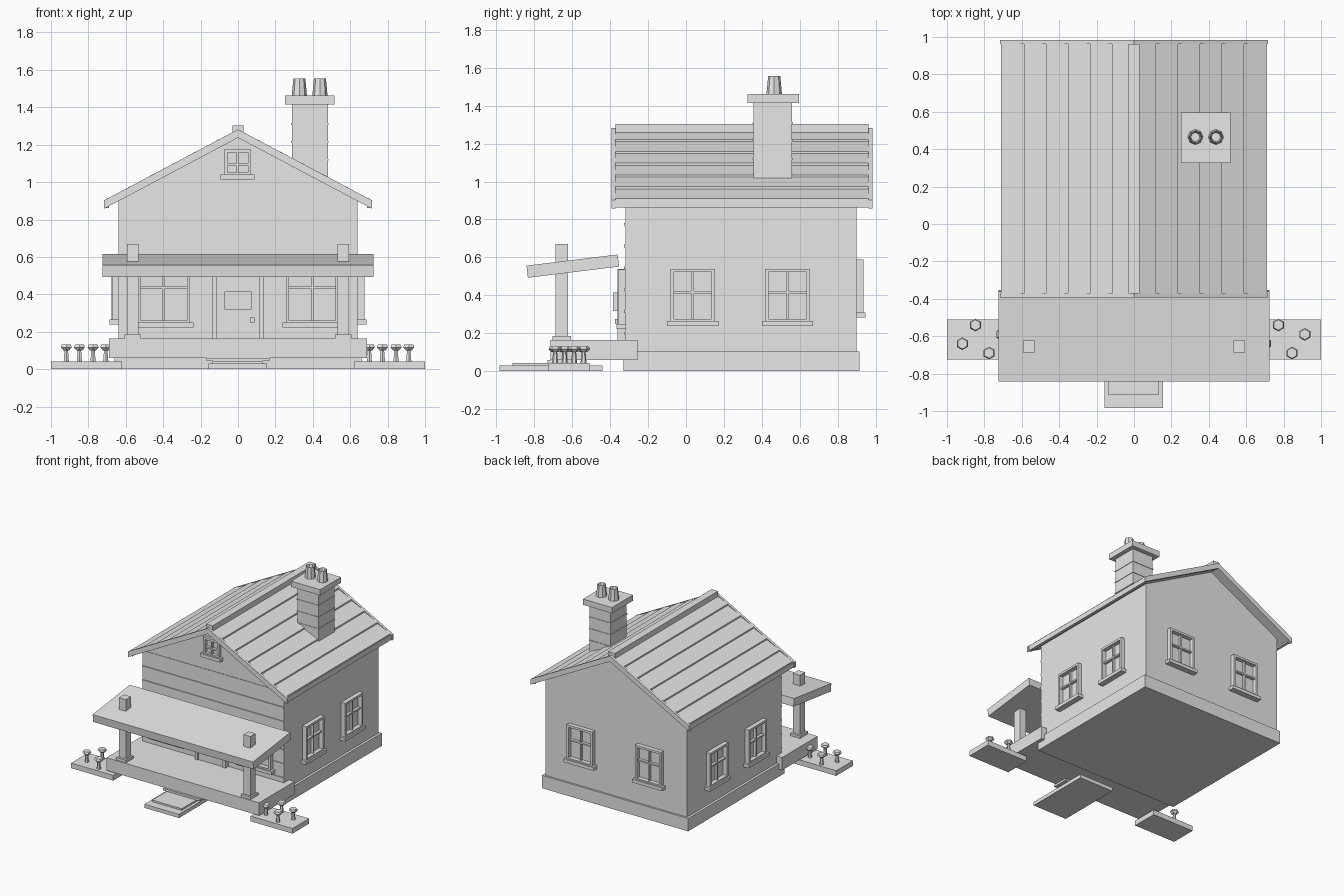
import bpy, bmesh, math
from mathutils import Matrix, Vector

cube = bpy.data.objects.get("Cube")
if cube:
    bpy.data.objects.remove(cube, do_unlink=True)

grey = bpy.data.materials.new("plain grey")
grey.use_nodes = True
grey.diffuse_color = (0.8, 0.8, 0.8, 1)
grey.node_tree.nodes["Principled BSDF"].inputs["Base Color"].default_value = (0.8, 0.8, 0.8, 1)


def finish(name, bm, matrix=Matrix()):
    bmesh.ops.recalc_face_normals(bm, faces=bm.faces)
    mesh = bpy.data.meshes.new(name)
    bm.to_mesh(mesh)
    bm.free()
    mesh.materials.append(grey)
    ob = bpy.data.objects.new(name, mesh)
    ob.matrix_world = matrix
    bpy.context.collection.objects.link(ob)
    return ob


def add_box(bm, x, y, z):
    size = Matrix.Diagonal((x[1] - x[0], y[1] - y[0], z[1] - z[0], 1))
    mid = Vector((sum(x) / 2, sum(y) / 2, sum(z) / 2))
    bmesh.ops.create_cube(bm, size=1, matrix=Matrix.Translation(mid) @ size)


def box(name, x, y, z, matrix=Matrix()):
    bm = bmesh.new()
    add_box(bm, x, y, z)
    return finish(name, bm, matrix)


def prism(name, profile, y0, y1):
    """Extrude an x-z outline along y."""
    bm = bmesh.new()
    face = bm.faces.new([bm.verts.new((x, y0, z)) for x, z in profile])
    out = bmesh.ops.extrude_face_region(bm, geom=[face])
    verts = [g for g in out["geom"] if isinstance(g, bmesh.types.BMVert)]
    bmesh.ops.translate(bm, verts=verts, vec=(0, y1 - y0, 0))
    return finish(name, bm)


def add_cone(bm, x, y, z0, z1, r0, r1, sides):
    bmesh.ops.create_cone(bm, cap_ends=True, segments=sides, radius1=r0, radius2=r1,
                          depth=z1 - z0, matrix=Matrix.Translation((x, y, (z0 + z1) / 2)))


def window(name, pos, turn, w, h, bar=0.55, depth=0.035):
    """Framed window with a cross of glazing bars and a sill; pos is the sill top centre."""
    bm = bmesh.new()
    hw, t, back = w / 2, 0.018, 0.01
    for s in (-1, 1):
        a, b = sorted((s * hw, s * (hw - t)))
        add_box(bm, (a, b), (-depth, back), (0, h))
    add_box(bm, (-hw + t, hw - t), (-depth, back), (h - t, h))
    add_box(bm, (-hw + t, hw - t), (-depth, back), (0, t * 0.6))
    add_box(bm, (-0.006, 0.006), (-0.02, back), (0, h - t))
    add_box(bm, (-hw + t, hw - t), (-0.022, back), (h * bar - 0.006, h * bar + 0.006))
    add_box(bm, (-hw - 0.018, hw + 0.018), (-depth - 0.012, back), (-0.027, 0))
    finish(name, bm, Matrix.Translation(pos) @ Matrix.Rotation(math.radians(turn), 4, "Z"))


# House body and foundation
prism("house_walls", [(-0.64, 0.05), (0.64, 0.05), (0.64, 0.905), (0, 1.25), (-0.64, 0.905)], -0.32, 0.90)
box("foundation", (-0.66, 0.66), (-0.33, 0.915), (0, 0.105))

# Front siding battens
bm = bmesh.new()
for i in range(6):
    z = 0.2 + i * 0.115
    add_box(bm, (-0.638, 0.638), (-0.327, -0.31), (z - 0.007, z + 0.007))
add_box(bm, (-0.638, 0.638), (-0.324, -0.31), (0.9, 0.906))
finish("siding_battens", bm)

# Roof: shell, overlapping planks, edge boards, ridge cap
SLOPE = 0.53
APEX = 1.275
EAVE = 0.705


def chevron(top, reach, thick):
    drop = reach * SLOPE
    return [(-reach, top - drop), (0, top), (reach, top - drop),
            (reach, top - drop - thick), (0, top - thick), (-reach, top - drop - thick)]


prism("roof_shell", chevron(APEX - 0.004, EAVE, 0.03), -0.38, 0.97)
prism("front_gable_board", chevron(APEX + 0.007, EAVE + 0.012, 0.045), -0.393, -0.372)
prism("back_gable_board", chevron(APEX + 0.007, EAVE + 0.012, 0.045), 0.962, 0.983)
box("ridge_cap", (-0.03, 0.03), (-0.372, 0.962), (1.255, 1.303))
for side, label in ((1, "left"), (-1, "right")):
    box(label + "_eave_board", sorted((side * 0.69, side * 0.712)), (-0.375, 0.965), (0.862, 0.903))
    for i in range(6):
        x0, x1 = i * EAVE / 6, (i + 1) * EAVE / 6
        z0, z1 = APEX - x0 * SLOPE, APEX - x1 * SLOPE
        prism(label + "_roof_plank", [(side * x0, z0 - 0.012), (side * x0, z0 - 0.003),
                                      (side * x1, z1 + 0.009), (side * x1, z1 - 0.012)], -0.373, 0.963)

# Chimney with bands, cap and pots
box("chimney_stack", (0.288, 0.48), (0.355, 0.56), (0.98, 1.42))
bm = bmesh.new()
for z in (1.12, 1.215, 1.31):
    add_box(bm, (0.284, 0.484), (0.351, 0.564), (z - 0.004, z + 0.004))
finish("chimney_bands", bm)
box("chimney_cap", (0.252, 0.515), (0.325, 0.595), (1.415, 1.462))
for x in (0.328, 0.438):
    bm = bmesh.new()
    add_cone(bm, x, 0.465, 1.46, 1.555, 0.041, 0.032, 8)
    bm.faces.ensure_lookup_table()
    top = max(bm.faces, key=lambda f: f.calc_center_median().z)
    bmesh.ops.inset_region(bm, faces=[top], thickness=0.008)
    bmesh.ops.translate(bm, verts=top.verts, vec=(0, 0, -0.03))
    finish("chimney_pot", bm)

# Porch deck, sloping roof and posts
box("porch_deck", (-0.69, 0.69), (-0.713, -0.255), (0.06, 0.164))
tilt = Matrix.Translation((0, -0.597, 0.554)) @ Matrix.Rotation(math.radians(7), 4, "X")
box("porch_roof", (-0.725, 0.725), (-0.242, 0.242), (-0.032, 0.032), tilt)
for s in (-1, 1):
    x = s * 0.563
    box("porch_post", (x - 0.031, x + 0.031), (-0.688, -0.622), (0.16, 0.67))
    box("post_foot", (x - 0.044, x + 0.044), (-0.705, -0.605), (0.16, 0.185))

# Front steps
box("lower_step", (-0.158, 0.155), (-0.983, -0.44), (0, 0.03))
box("middle_step", (-0.135, 0.132), (-0.915, -0.6), (0.03, 0.044))
box("upper_step", (-0.168, 0.168), (-0.73, -0.6), (0.044, 0.06))

# Door with frame, panel and knob
bm = bmesh.new()
add_box(bm, (-0.137, -0.112), (-0.36, -0.31), (0.164, 0.54))
add_box(bm, (0.112, 0.137), (-0.36, -0.31), (0.164, 0.54))
add_box(bm, (-0.112, 0.112), (-0.36, -0.31), (0.515, 0.54))
finish("door_frame", bm)
box("door", (-0.112, 0.112), (-0.35, -0.31), (0.164, 0.515))
box("door_panel", (-0.073, 0.072), (-0.385, -0.345), (0.318, 0.415))
box("door_knob", (0.065, 0.088), (-0.375, -0.345), (0.25, 0.275))

# Windows
window("attic_window", (-0.002, -0.32, 1.04), 0, 0.145, 0.135, 0.4, 0.025)
for s in (-1, 1):
    window("front_window", (s * 0.398, -0.32, 0.25), 0, 0.285, 0.285, 0.65)
    window("back_window", (s * 0.31, 0.90, 0.31), 180, 0.235, 0.28)
    for y in (0.035, 0.535):
        window("side_window", (s * 0.64, y, 0.265), s * 90, 0.235, 0.275)

# Planting beds with small flowers
for x in (-0.81, 0.81):
    box("flower_bed", (x - 0.19, x + 0.19), (-0.725, -0.51), (0, 0.042))
    for dx, y in ((-0.038, -0.54), (-0.108, -0.64), (0.035, -0.69), (0.103, -0.59)):
        bm = bmesh.new()
        add_cone(bm, x + dx, y, 0.04, 0.11, 0.016, 0.01, 6)
        add_cone(bm, x + dx, y, 0.1, 0.116, 0.018, 0.034, 6)
        add_cone(bm, x + dx, y, 0.116, 0.131, 0.034, 0.028, 6)
        finish("flower", bm)
